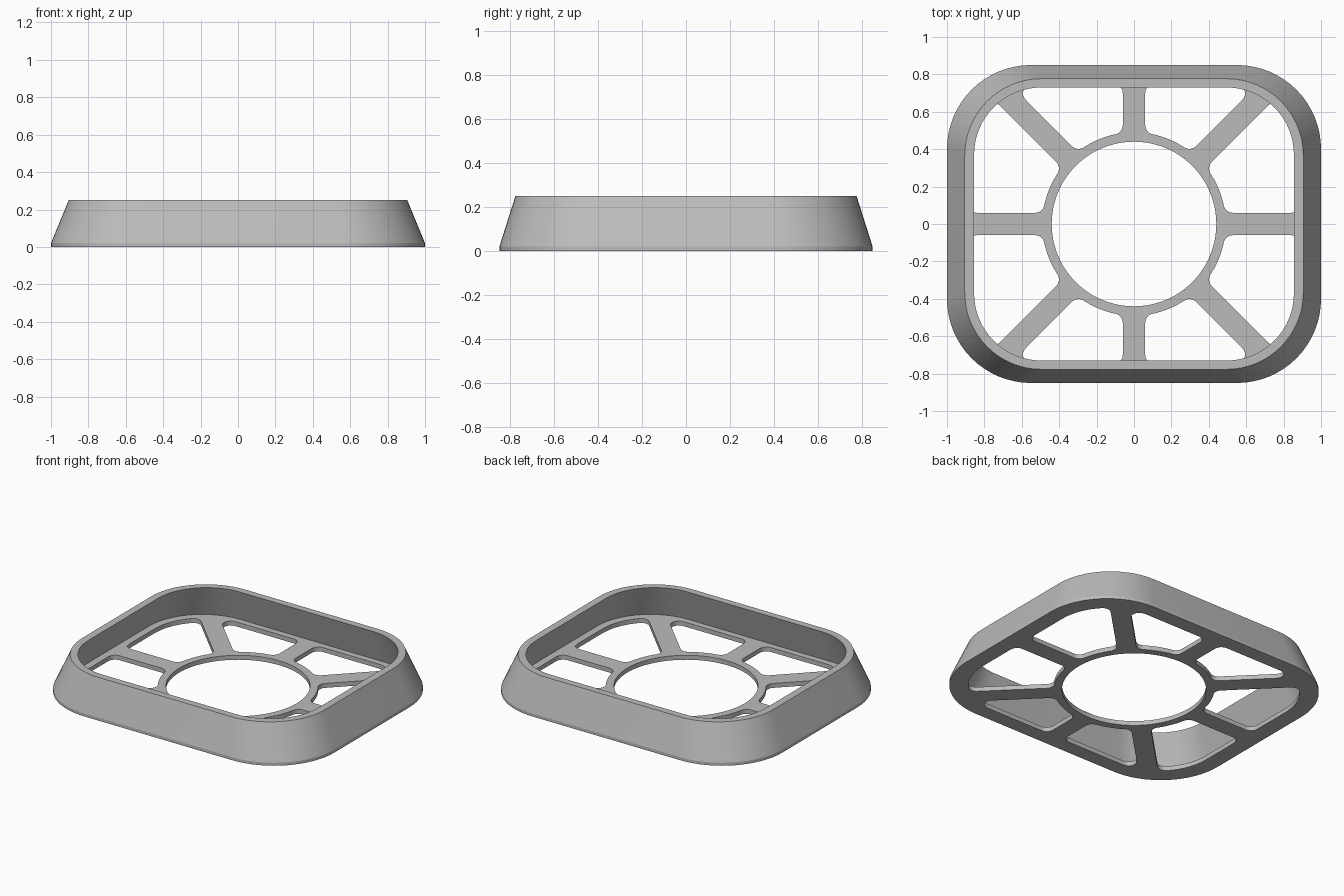
import bpy, bmesh, math
from mathutils import Vector

cube = bpy.data.objects.get("Cube")
if cube:
    bpy.data.objects.remove(cube)

HEIGHT, FLOOR, LIP = 0.25, 0.03, 0.02
HOLE_R, RING_R = 0.44, 0.49           # central hole and the ring around it
SPOKE, FILLET = 0.06, 0.05            # spoke half width, corner rounding
OPEN = (0.89, 0.75, 0.37)             # limit of the openings: half x, half y, radius


def polar(r, a):
    return Vector((r * math.cos(a), r * math.sin(a)))


def rounded_rect(hx, hy, r, steps=16):
    pts = []
    for q, (sx, sy) in enumerate(((1, 1), (-1, 1), (-1, -1), (1, -1))):
        c = Vector((sx * (hx - r), sy * (hy - r)))
        pts += [c + polar(r, (q + i / steps) * math.pi / 2) for i in range(steps + 1)]
    return pts


def core_offset(p):
    """Vector from the straight-sided core of the opening limit to p."""
    bx, by = OPEN[0] - OPEN[2], OPEN[1] - OPEN[2]
    return p - Vector((max(-bx, min(bx, p.x)), max(-by, min(by, p.y))))


def hit_limit(start, direction):
    """Where a ray meets the opening limit, inset by the fillet."""
    lo, hi = 0.0, 2.0
    for _ in range(40):
        mid = (lo + hi) / 2
        if core_offset(start + direction * mid).length < OPEN[2] - FILLET:
            lo = mid
        else:
            hi = mid
    return start + direction * lo


def arc(c, n0, n1, steps=8):
    """Fillet arc about c, turning from direction n0 to n1 the short way."""
    a = math.atan2(n0.y, n0.x)
    turn = math.atan2(n0.x * n1.y - n0.y * n1.x, n0.dot(n1))
    return [c + polar(FILLET, a + turn * i / steps) for i in range(steps + 1)]


def opening(a0, a1):
    """Filleted window between the spokes at angles a0 and a1."""
    d0, d1 = polar(1, a0), polar(1, a1)
    n0, n1 = Vector((d0.y, -d0.x)), Vector((-d1.y, d1.x))   # towards each spoke
    side = SPOKE + FILLET
    along = math.sqrt((RING_R + FILLET) ** 2 - side ** 2)
    in0, in1 = d0 * along - n0 * side, d1 * along - n1 * side
    out0, out1 = hit_limit(-n0 * side, d0), hit_limit(-n1 * side, d1)
    pts = arc(in0, -in0.normalized(), n0)
    pts += arc(out0, n0, core_offset(out0).normalized())
    b0, b1 = (math.atan2(p.y, p.x) for p in (out0, out1))
    span = (b1 - b0) % math.tau
    for i in range(1, 24):
        p = hit_limit(Vector((0, 0)), polar(1, b0 + span * i / 24))
        pts.append(p + core_offset(p).normalized() * FILLET)
    pts += arc(out1, core_offset(out1).normalized(), n1)
    pts += arc(in1, n1, -in1.normalized())
    c0, c1 = (math.atan2(p.y, p.x) for p in (in1, in0))
    span = (c0 - c1) % math.tau
    pts += [polar(RING_R, c0 - span * i / 10) for i in range(1, 10)]
    return pts


bm = bmesh.new()


def loop(pts, z):
    vs = [bm.verts.new((p.x, p.y, z)) for p in pts]
    return vs, [bm.edges.new((v, vs[i - 1])) for i, v in enumerate(vs)]


def bridge(a, b):
    for i in range(len(a)):
        bm.faces.new((a[i - 1], a[i], b[i], b[i - 1]))


# sloping wall: outside lip, outer slope, rim, inner slope
wall = [loop(rounded_rect(*size), z) for size, z in (
    ((1, 0.85, 0.45), 0), ((1, 0.85, 0.45), LIP),
    ((0.905, 0.777, 0.41), HEIGHT), ((0.855, 0.73, 0.36), HEIGHT),
    ((0.94, 0.793, 0.40), FLOOR))]
for lower, upper in zip(wall, wall[1:]):
    bridge(lower[0], upper[0])

# floor frame: central hole and eight windows between the spokes
cuts = [[polar(HOLE_R, math.tau * i / 96) for i in range(96)]]
cuts += [opening(k * math.pi / 4, (k + 1) * math.pi / 4) for k in range(8)]
bottom_edges, top_edges = list(wall[0][1]), list(wall[-1][1])
for pts in cuts:
    low, high = loop(pts, 0), loop(pts, FLOOR)
    bridge(low[0], high[0])
    bottom_edges += low[1]
    top_edges += high[1]
for edges in (bottom_edges, top_edges):
    bmesh.ops.triangle_fill(bm, edges=edges, use_beauty=True, normal=(0, 0, 1))

bmesh.ops.remove_doubles(bm, verts=bm.verts, dist=0.0002)
bmesh.ops.recalc_face_normals(bm, faces=bm.faces)
mesh = bpy.data.meshes.new("spoked_tray")
bm.to_mesh(mesh)
bm.free()
tray = bpy.data.objects.new("spoked_tray", mesh)
bpy.context.collection.objects.link(tray)

# plain grey
grey = bpy.data.materials.new("plain_grey")
grey.use_nodes = True
grey.diffuse_color = (0.5, 0.5, 0.5, 1)
grey.node_tree.nodes["Principled BSDF"].inputs["Base Color"].default_value = (0.5, 0.5, 0.5, 1)
mesh.materials.append(grey)

bpy.context.view_layer.objects.active = tray
tray.select_set(True)
bpy.ops.object.shade_smooth_by_angle(angle=math.radians(15))
